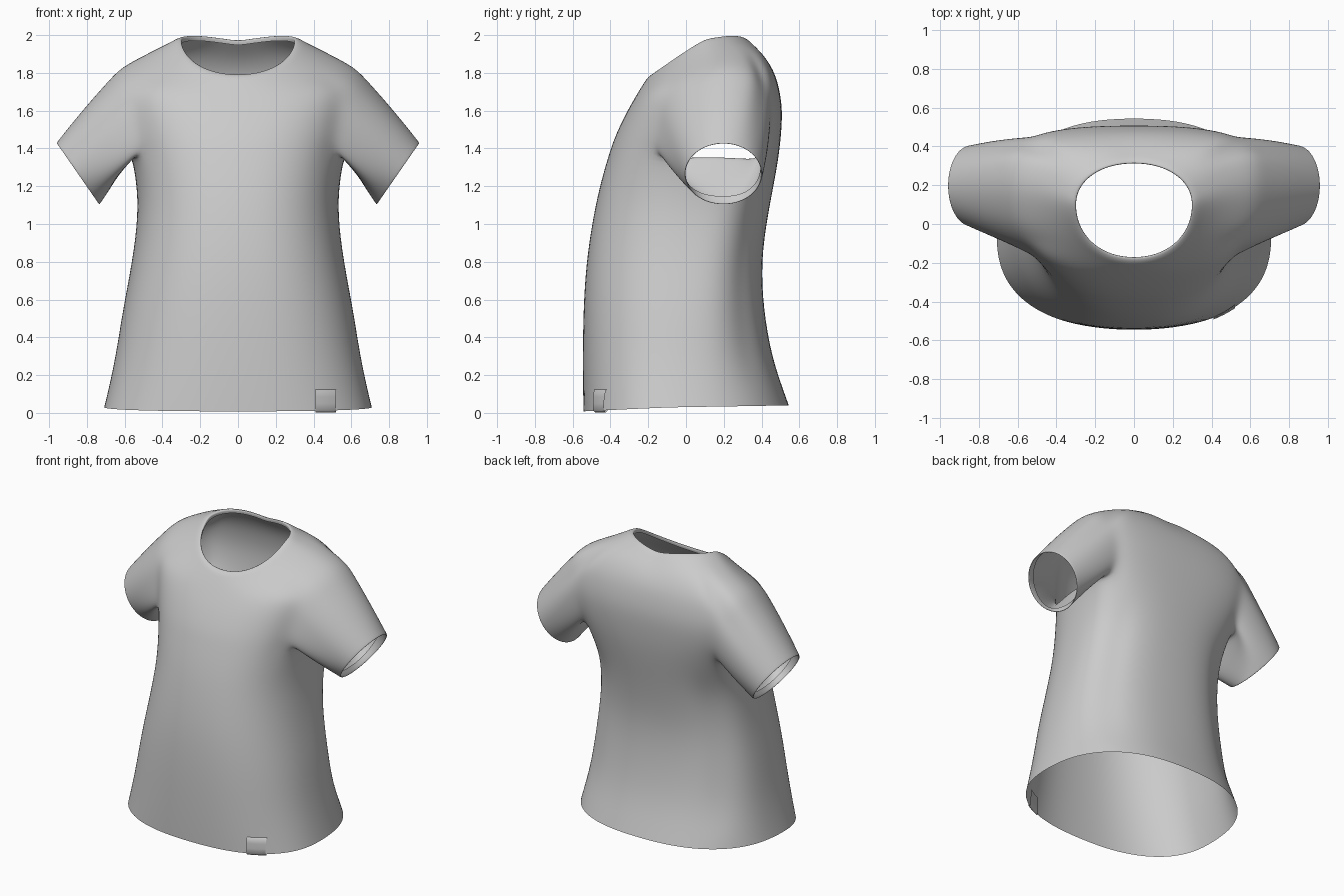
import bpy, bmesh, math
from mathutils import Vector

if "Cube" in bpy.data.objects:
    bpy.data.objects.remove(bpy.data.objects["Cube"])

N = 32          # columns around the torso
P = 0.83        # below 1 makes the cross-section a little boxy

# torso rings: half width, side y, side z, front y, front z, back y, back z
RINGS = [
    (.712, -.06, .030, -.545, .008, .547, .040),
    (.692, -.05, .110, -.547, .100, .520, .115),
    (.650, -.03, .300, -.549, .300, .455, .300),
    (.612, .00, .550, -.546, .550, .412, .550),
    (.562, .04, .800, -.531, .800, .398, .800),
    (.530, .09, 1.05, -.492, 1.05, .435, 1.05),
    (.540, .12, 1.23, -.454, 1.22, .468, 1.22),
    (.570, .15, 1.385, -.413, 1.36, .492, 1.36),   # armpit
    (.590, .165, 1.47, -.387, 1.44, .505, 1.48),
    (.612, .18, 1.60, -.352, 1.52, .511, 1.60),
    (.625, .19, 1.73, -.317, 1.59, .498, 1.70),
    (.620, .20, 1.84, -.277, 1.66, .472, 1.80),   # shoulder point
    (.480, .17, 1.905, -.247, 1.71, .422, 1.878),
    (.365, .12, 1.957, -.217, 1.757, .362, 1.938),
    (.332, .11, 1.975, -.199, 1.782, .338, 1.963),  # collar band
    (.297, .10, 1.983, -.168, 1.797, .310, 1.976),  # neck edge
    (.303, .10, 1.950, -.175, 1.765, .316, 1.945),  # turned-in edge
]
ARMPIT, SHOULDER, COLLAR = 7, 11, 13
# the upper back is flatter across the shoulder blades
BACK_POWER = {6: .65, 7: .48, 8: .36, 9: .33, 10: .36, 11: .42, 12: .55, 13: .8}


def ring_point(i, j):
    a, ys, zs, yf, zf, yb, zb = RINGS[i]
    t = 2 * math.pi * j / N
    c, s = math.cos(t), math.sin(t)
    px = .95 if i >= COLLAR else P
    py = BACK_POWER.get(i, px) if s > 0 else px
    w = abs(s) ** py if abs(s) > 1e-6 else 0
    ye, ze = (yf, zf) if s < 0 else (yb, zb)
    x = math.copysign(abs(c) ** px, c) * a
    z = zs + (ze - zs) * w ** 1.1
    if s > 0 and zs > 1.9:               # neck rises behind the shoulder line
        z += .024 * abs(math.sin(2 * t))
    y = ys + (ye - ys) * w
    # soft drape fold down the back flanks
    if s > 0 and .2 < zs < 1.2:
        k = .015 * math.exp(-((abs(c) - .72) / .12) ** 2)
        x, y = x * (1 - k), y - k
    return Vector((x, y, z))


def finish(name, bm, levels):
    bmesh.ops.recalc_face_normals(bm, faces=bm.faces)
    me = bpy.data.meshes.new(name)
    bm.to_mesh(me)
    bm.free()
    for p in me.polygons:
        p.use_smooth = True
    ob = bpy.data.objects.new(name, me)
    bpy.context.collection.objects.link(ob)
    if levels:
        m = ob.modifiers.new("smooth", 'SUBSURF')
        m.levels = m.render_levels = levels
    return ob


# torso shell, leaving a gap at each armhole
bm = bmesh.new()
grid = [[bm.verts.new(ring_point(i, j)) for j in range(N)] for i in range(len(RINGS))]
for i in range(len(RINGS) - 1):
    for j in range(N):
        in_arm = j in (29, 30, 31, 0, 1, 2) or 13 <= j <= 18
        if ARMPIT <= i < SHOULDER and in_arm:
            continue
        k = (j + 1) % N
        bm.faces.new((grid[i][j], grid[i][k], grid[i + 1][k], grid[i + 1][j]))

# sleeves grown out of the armhole loops
loop_ids = ([(11, j) for j in range(4)] + [(r, 3) for r in (10, 9, 8)]
            + [(7, j) for j in range(3, -4, -1)] + [(r, -3) for r in (8, 9, 10)]
            + [(11, j) for j in (-3, -2, -1)])
for side in (1, -1):
    hole = [grid[r][(j if side > 0 else 16 - j) % N] for r, j in loop_ids]
    n = len(hole)
    for c in (3, 7, 13, 17):             # round the armhole corners
        mid = (hole[c - 1].co + hole[c + 1].co) / 2
        hole[c].co = hole[c].co.lerp(mid, .5)
    for c, drop in ((2, .03), (3, .05), (4, .02)):   # cap falls away at the back
        hole[c].co.z -= drop
    base = [v.co.copy() for v in hole]

    def cuff(i, scale):
        f = 2 * math.pi * i / n
        return (Vector((.848 * side, .198, 1.265))
                + Vector((.57 * side, 0, .82)) * (.202 * scale * math.cos(f))
                + Vector((0, .209 * scale * math.sin(f), 0)))

    prev = hole
    # position along the sleeve, girth; the last two rings turn the cuff inside
    for t, scale in ((.2, 1.12), (.5, 1.08), (.8, 1.03), (.96, 1.005),
                     (1, 1), (1, .96), (.88, .92)):
        ring = [bm.verts.new(base[i].lerp(cuff(i, scale), t)) for i in range(n)]
        for i in range(n):
            k = (i + 1) % n
            bm.faces.new((prev[i], prev[k], ring[k], ring[i]))
        prev = ring
shirt = finish("shirt", bm, 2)

# small folded tab over the front hem, draped on the cloth
bpy.context.view_layer.update()
ev = shirt.evaluated_get(bpy.context.evaluated_depsgraph_get())


def cloth_y(x, z):
    hit, loc, _, _ = ev.ray_cast(Vector((x, -2, max(z, .045))), Vector((0, 1, 0)))
    return loc.y if hit else -.46


bm = bmesh.new()
profile = [(.125, -.003), (.12, -.010), (.085, -.011), (.05, -.011), (.012, -.010),
           (.002, .0), (.012, .010), (.06, .011), (.12, .010)]
rows = [[bm.verts.new((x, cloth_y(x, z) + off, z)) for x in (.41, .437, .465, .492, .52)]
        for z, off in profile]
for r0, r1 in zip(rows, rows[1:]):
    for j in range(4):
        bm.faces.new((r0[j], r0[j + 1], r1[j + 1], r1[j]))
finish("hem_tab", bm, 0)
